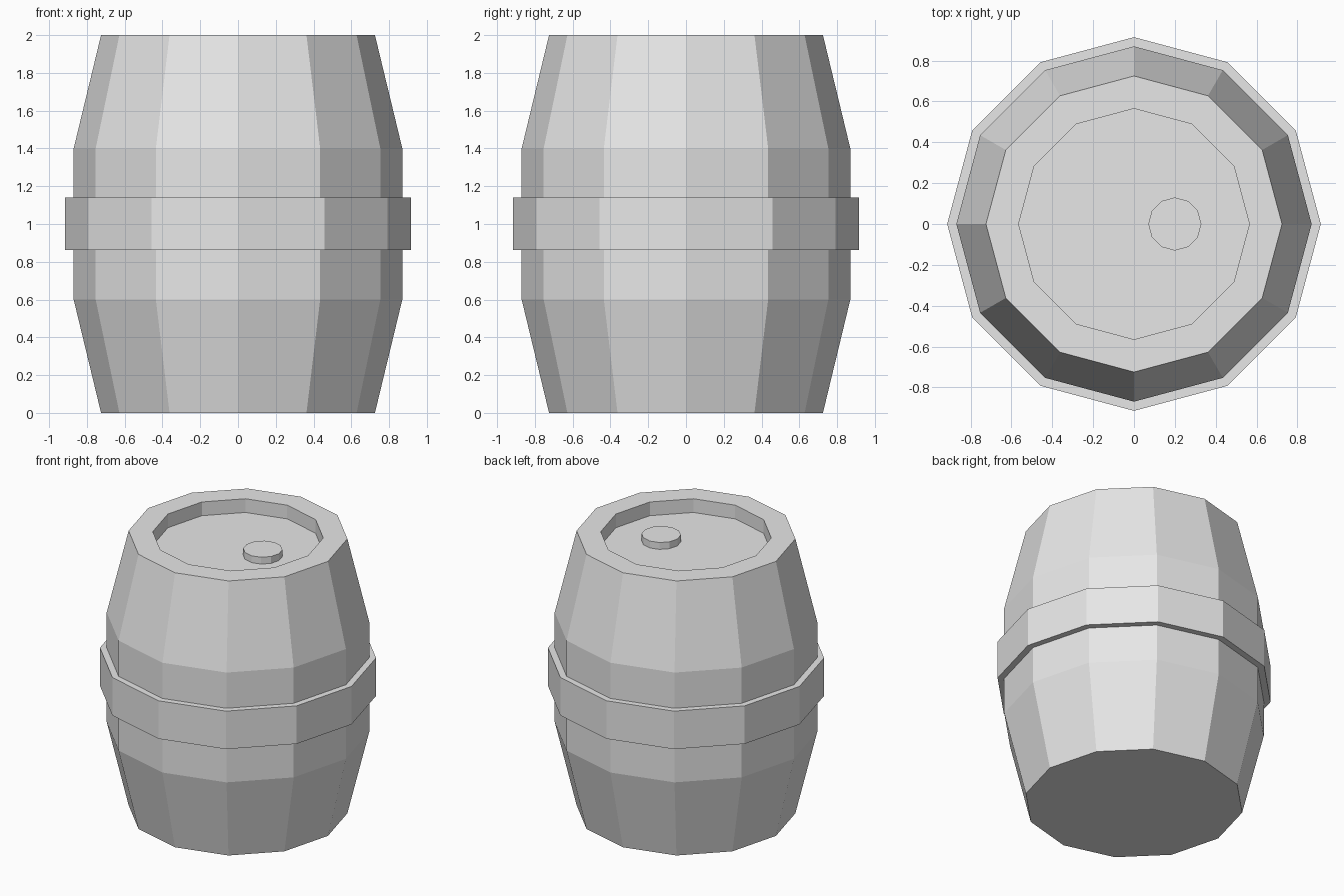
import bpy
import bmesh
from math import cos, sin, tau

SIDES = 12

cube = bpy.data.objects.get("Cube")
if cube:
    bpy.data.objects.remove(cube, do_unlink=True)

grey = bpy.data.materials.new("plain_grey")
grey.use_nodes = True
grey.diffuse_color = (0.8, 0.8, 0.8, 1)
grey.node_tree.nodes["Principled BSDF"].inputs["Base Color"].default_value = grey.diffuse_color


def lathe(name, profile, center=(0, 0), closed=False):
    """Turn (radius, z) points into a flat-sided solid; open profiles get end caps."""
    bm = bmesh.new()
    rings = [[bm.verts.new((r * cos(tau * i / SIDES), r * sin(tau * i / SIDES), z))
              for i in range(SIDES)] for r, z in profile]
    pairs = list(zip(rings, rings[1:]))
    if closed:
        pairs.append((rings[-1], rings[0]))
    else:
        bm.faces.new(rings[0])
        bm.faces.new(rings[-1])
    for low, high in pairs:
        for i in range(SIDES):
            j = (i + 1) % SIDES
            bm.faces.new((low[i], low[j], high[j], high[i]))
    bmesh.ops.recalc_face_normals(bm, faces=bm.faces)
    mesh = bpy.data.meshes.new(name)
    bm.to_mesh(mesh)
    bm.free()
    mesh.materials.append(grey)
    obj = bpy.data.objects.new(name, mesh)
    obj.location = (*center, 0)
    bpy.context.collection.objects.link(obj)
    return obj


# Barrel body with a recessed lid
lathe("barrel_body", [(0.725, 0), (0.87, 0.6), (0.87, 1.4), (0.725, 2),
                      (0.565, 2), (0.565, 1.9)])

# Raised band around the middle
lathe("middle_hoop", [(0.86, 0.863), (0.915, 0.863), (0.915, 1.14), (0.86, 1.14)],
      closed=True)

# Small plug standing on the lid
lathe("lid_plug", [(0.13, 1.89), (0.13, 1.95)], center=(0.2, 0))
